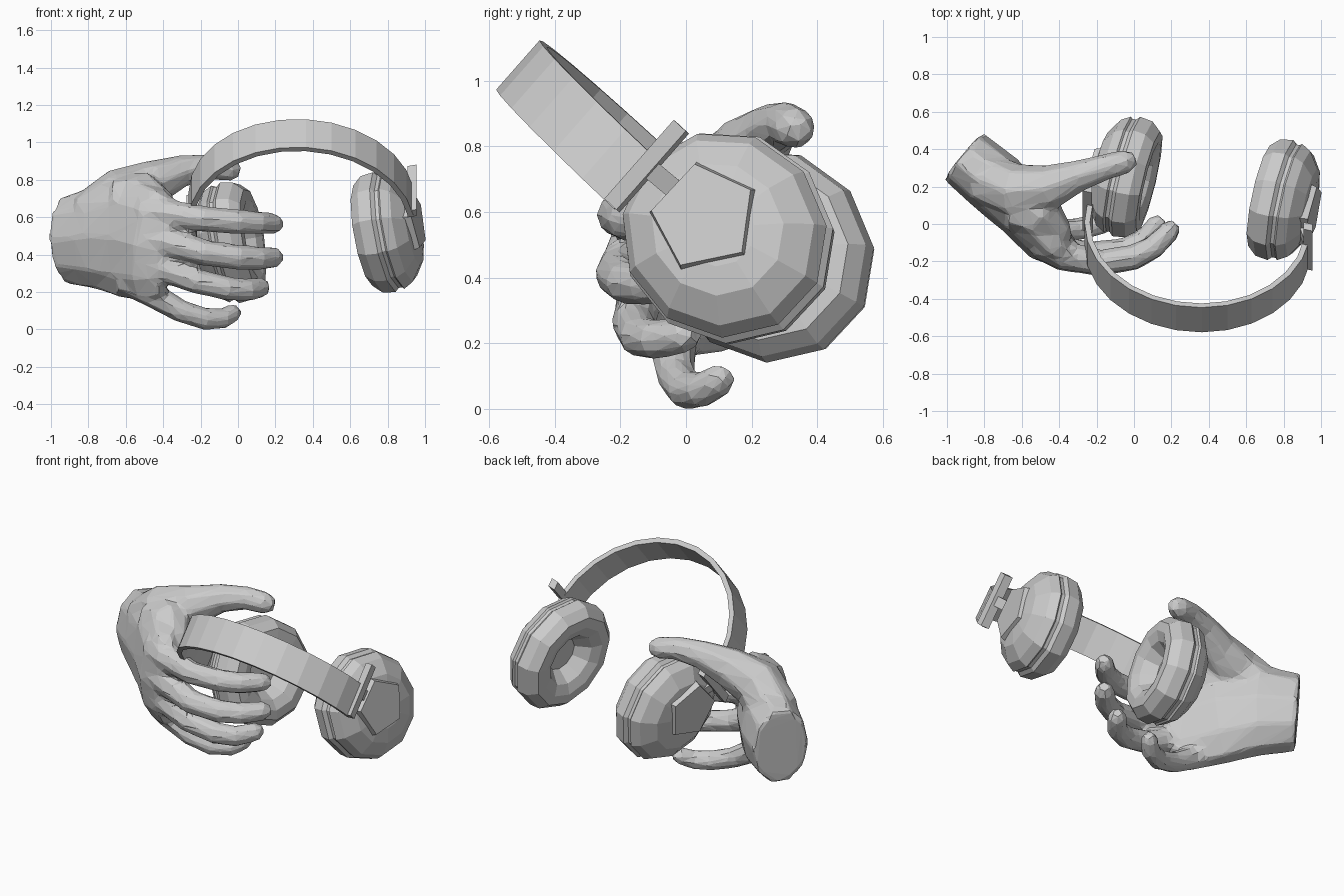
import bpy, bmesh
from math import sin, cos, pi, radians
from mathutils import Vector as V

cube = bpy.data.objects.get("Cube")
if cube:
    bpy.data.objects.remove(cube, do_unlink=True)

GREY = (0.6, 0.6, 0.6, 1)
mat = bpy.data.materials.new("light grey")
mat.use_nodes = True
mat.diffuse_color = GREY
mat.node_tree.nodes["Principled BSDF"].inputs["Base Color"].default_value = GREY


def add_loft(bm, rings):
    """Bridge a list of equal rings and cap both ends."""
    rows = [[bm.verts.new(p) for p in ring] for ring in rings]
    n = len(rows[0])
    for a, b in zip(rows, rows[1:]):
        for i in range(n):
            j = (i + 1) % n
            bm.faces.new((a[i], a[j], b[j], b[i]))
    bm.faces.new(rows[0][::-1])
    bm.faces.new(rows[-1])


def make(name, *lofts):
    bm = bmesh.new()
    for rings in lofts:
        add_loft(bm, rings)
    bmesh.ops.recalc_face_normals(bm, faces=bm.faces)
    mesh = bpy.data.meshes.new(name)
    bm.to_mesh(mesh)
    bm.free()
    mesh.materials.append(mat)
    ob = bpy.data.objects.new(name, mesh)
    bpy.context.collection.objects.link(ob)
    return ob


def ellipse(c, a, b, sides, start=0.0):
    return [c + a * cos(start + 2 * pi * i / sides) + b * sin(start + 2 * pi * i / sides)
            for i in range(sides)]


def tube(points, radii, sides=8, tip=True):
    """Rings along a path; each radius is (sideways, upright)."""
    pts = [V(p) for p in points]
    radii = list(radii)
    if tip:
        d = (pts[-1] - pts[-2]).normalized()
        r = radii[-1]
        pts.append(pts[-1] + d * r[0] * 0.75)
        radii.append((r[0] * 0.55, r[1] * 0.55))
    rings = []
    for i, p in enumerate(pts):
        t = (pts[min(i + 1, len(pts) - 1)] - pts[max(i - 1, 0)]).normalized()
        side = t.cross(V((0, 0, 1))).normalized()
        up = side.cross(t)
        rings.append(ellipse(p, side * radii[i][0], up * radii[i][1], sides))
    return rings


def block(c, a, b, h):
    """Box from a centre and three half-axes."""
    return [[c + a * i + b * j + h * k for i, j in ((1, 1), (-1, 1), (-1, -1), (1, -1))]
            for k in (-1, 1)]


# Headband: a tilted arc with a flat strip section
X = V((1, -0.025, -0.028))
UP = V((0, -0.73, 0.68)).normalized()
WIDE = V((0, 0.66, 0.75)).normalized()
ARC = V((0.34, -0.07, 0.637))


def arc_point(deg, r):
    return ARC + X * r * sin(radians(deg)) + UP * r * cos(radians(deg))


band = []
for k in range(15):
    deg = -103 + 184 * k / 14
    band.append([arc_point(deg, r) + WIDE * w
                 for r, w in ((0.605, 0.1), (0.605, -0.1), (0.575, -0.1), (0.575, 0.1))])
make("headband", band)

# Ear cups: (distance along the outward axis, radius), hollow on the inside
CUP = ((-0.03, 0.1), (-0.11, 0.16), (-0.135, 0.22), (-0.13, 0.28), (-0.08, 0.325),
       (-0.01, 0.335), (0.01, 0.315), (0.03, 0.315), (0.04, 0.325), (0.09, 0.295),
       (0.145, 0.21), (0.16, 0.12))


def ear_cup(name, centre, normal, clamp):
    c, n, clamp = V(centre), V(normal).normalized(), V(clamp)
    e1 = (UP - n * n.dot(UP)).normalized()
    e2 = n.cross(e1)
    make(name + "_ear_cup", [ellipse(c + n * a, e1 * r * 1.02, e2 * r * 0.95, 11)
                             for a, r in CUP])
    # Pentagonal cover with its flat edge towards the band
    p = c + e1 * 0.05
    make(name + "_cover", [ellipse(p + n * a, e1 * r, e2 * r, 5, pi)
                           for a, r in ((0.1, 0.19), (0.18, 0.165))])
    # Clamp across the band end and the stem holding the cup
    make(name + "_clamp", block(clamp, WIDE * 0.16, UP * 0.025, n * 0.025))
    foot = p + n * 0.13 + e1 * 0.1
    mid = (foot + clamp) / 2
    make(name + "_stem", block(mid, WIDE * 0.03, n * 0.015, (clamp - foot) / 2))


ear_cup("left", (0.8, 0.125, 0.525), (0.97, -0.2, 0.16), (0.93, -0.12, 0.74))
ear_cup("right", (-0.045, 0.255, 0.465), (-0.97, 0.22, -0.13), (-0.25, 0.085, 0.585))

# Hand: palm, thumb and fingers fused into one faceted skin
palm = tube([(-0.91, 0.36, 0.475), (-0.74, 0.22, 0.49), (-0.58, 0.06, 0.49),
             (-0.46, -0.09, 0.45), (-0.36, -0.16, 0.42)],
            [(0.165, 0.24), (0.175, 0.285), (0.155, 0.335), (0.13, 0.315), (0.085, 0.26)],
            10, False)
thumb = tube([(-0.78, 0.23, 0.6), (-0.62, 0.17, 0.72), (-0.44, 0.2, 0.79),
              (-0.29, 0.26, 0.85), (-0.15, 0.305, 0.87), (-0.04, 0.335, 0.855)],
             [(r, r) for r in (0.15, 0.15, 0.12, 0.085, 0.07, 0.066)])
web = tube([(-0.62, 0.1, 0.68), (-0.5, 0.05, 0.71), (-0.41, -0.05, 0.66)],
           [(0.15, 0.15), (0.135, 0.135), (0.09, 0.09)])
FINGERS = (
    (1.06, (-0.5, -0.09, 0.63), (-0.38, -0.165, 0.62), (-0.18, -0.205, 0.59),
     (0, -0.175, 0.575), (0.11, -0.12, 0.57), (0.195, -0.03, 0.565)),
    (1.08, (-0.52, -0.08, 0.49), (-0.38, -0.17, 0.47), (-0.18, -0.21, 0.41),
     (0, -0.18, 0.385), (0.11, -0.12, 0.38), (0.195, -0.03, 0.385)),
    (1.04, (-0.52, -0.07, 0.36), (-0.4, -0.14, 0.33), (-0.23, -0.16, 0.26),
     (-0.06, -0.14, 0.22), (0.05, -0.09, 0.21), (0.125, 0, 0.225)),
    (0.95, (-0.6, 0.02, 0.27), (-0.46, -0.04, 0.19), (-0.31, -0.03, 0.1),
     (-0.18, 0, 0.057), (-0.08, 0.05, 0.057), (-0.025, 0.105, 0.09)))
THICK = (0.09, 0.077, 0.066, 0.064, 0.06, 0.054)
fingers = [tube(path, [(r * s, r * s) for r in THICK]) for s, *path in FINGERS]

hand = make("hand", palm, thumb, web, *fingers)
skin = hand.modifiers.new("fuse", "REMESH")
skin.mode = "VOXEL"
skin.voxel_size = 0.016
soft = hand.modifiers.new("soften", "SMOOTH")
soft.factor = 0.5
soft.iterations = 6
facet = hand.modifiers.new("facets", "DECIMATE")
facet.ratio = 0.06
